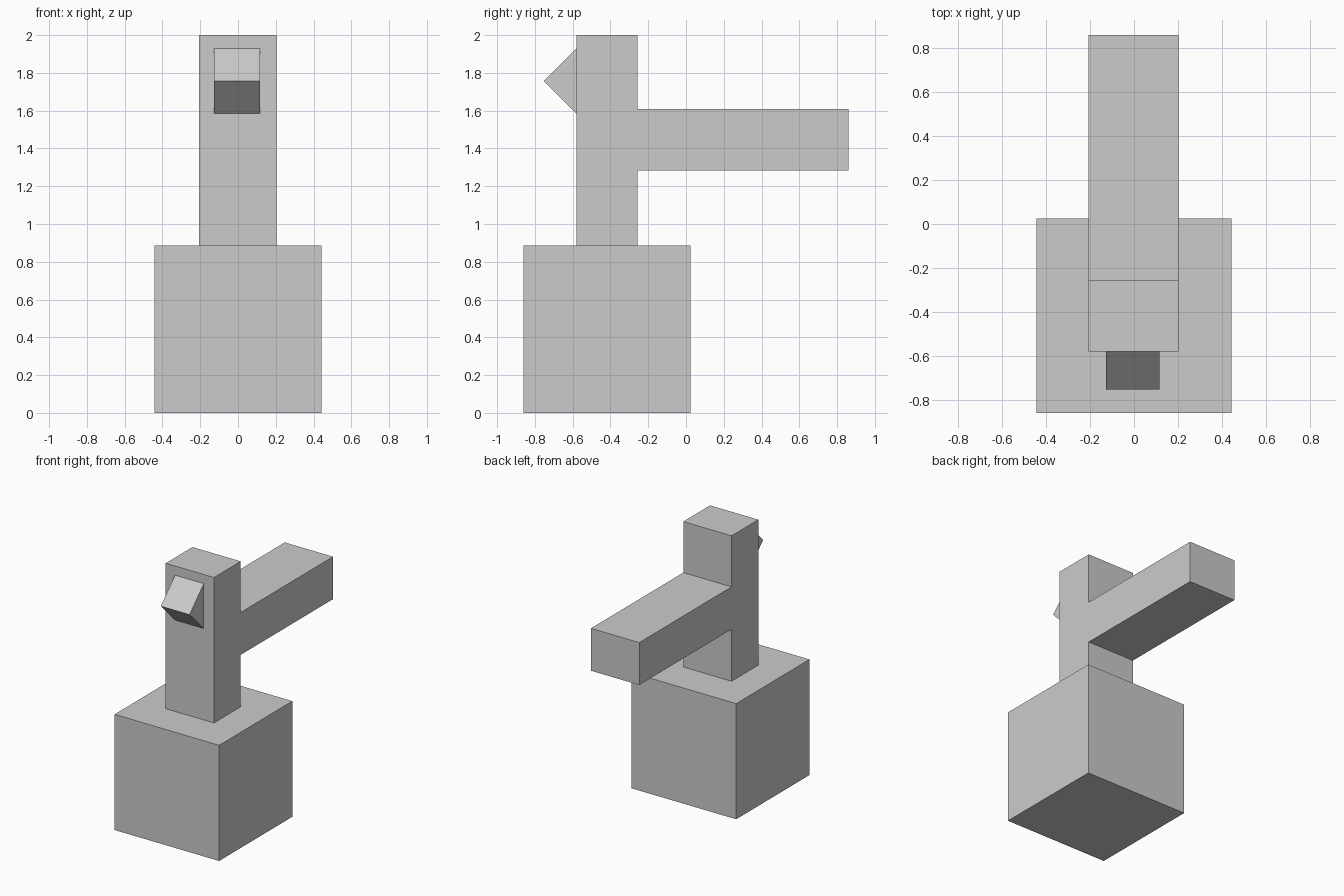
import bpy, bmesh, math

if "Cube" in bpy.data.objects:
    bpy.data.objects.remove(bpy.data.objects["Cube"])


def box(name, size, center, tilt=0.0):
    """Box of full size, optionally tilted about the x axis."""
    bpy.ops.mesh.primitive_cube_add(size=1, location=center, rotation=(tilt, 0, 0))
    ob = bpy.context.object
    ob.name = name
    ob.scale = size
    return ob


def extrude_profile(name, profile, x0, x1):
    """Extrude a (y, z) outline from x0 to x1."""
    bm = bmesh.new()
    face = bm.faces.new([bm.verts.new((x0, y, z)) for y, z in profile])
    out = bmesh.ops.extrude_face_region(bm, geom=[face])
    for v in out["geom"]:
        if isinstance(v, bmesh.types.BMVert):
            v.co.x = x1
    bmesh.ops.recalc_face_normals(bm, faces=bm.faces)
    mesh = bpy.data.meshes.new(name)
    bm.to_mesh(mesh)
    bm.free()
    ob = bpy.data.objects.new(name, mesh)
    bpy.context.collection.objects.link(ob)
    return ob


# Cubic base
box("base", (0.886, 0.886, 0.886), (0, -0.418, 0.443))

# Upright column with the arm growing out of its back
extrude_profile("column_with_arm", [
    (-0.581, 0.886), (-0.257, 0.886), (-0.257, 1.284), (0.86, 1.284),
    (0.86, 1.609), (-0.257, 1.609), (-0.257, 2.0), (-0.581, 2.0),
], -0.206, 0.203)

# Small cube turned on its edge, half sunk into the column front
box("front_knob", (0.243, 0.243, 0.243), (-0.005, -0.581, 1.758), math.radians(45))
